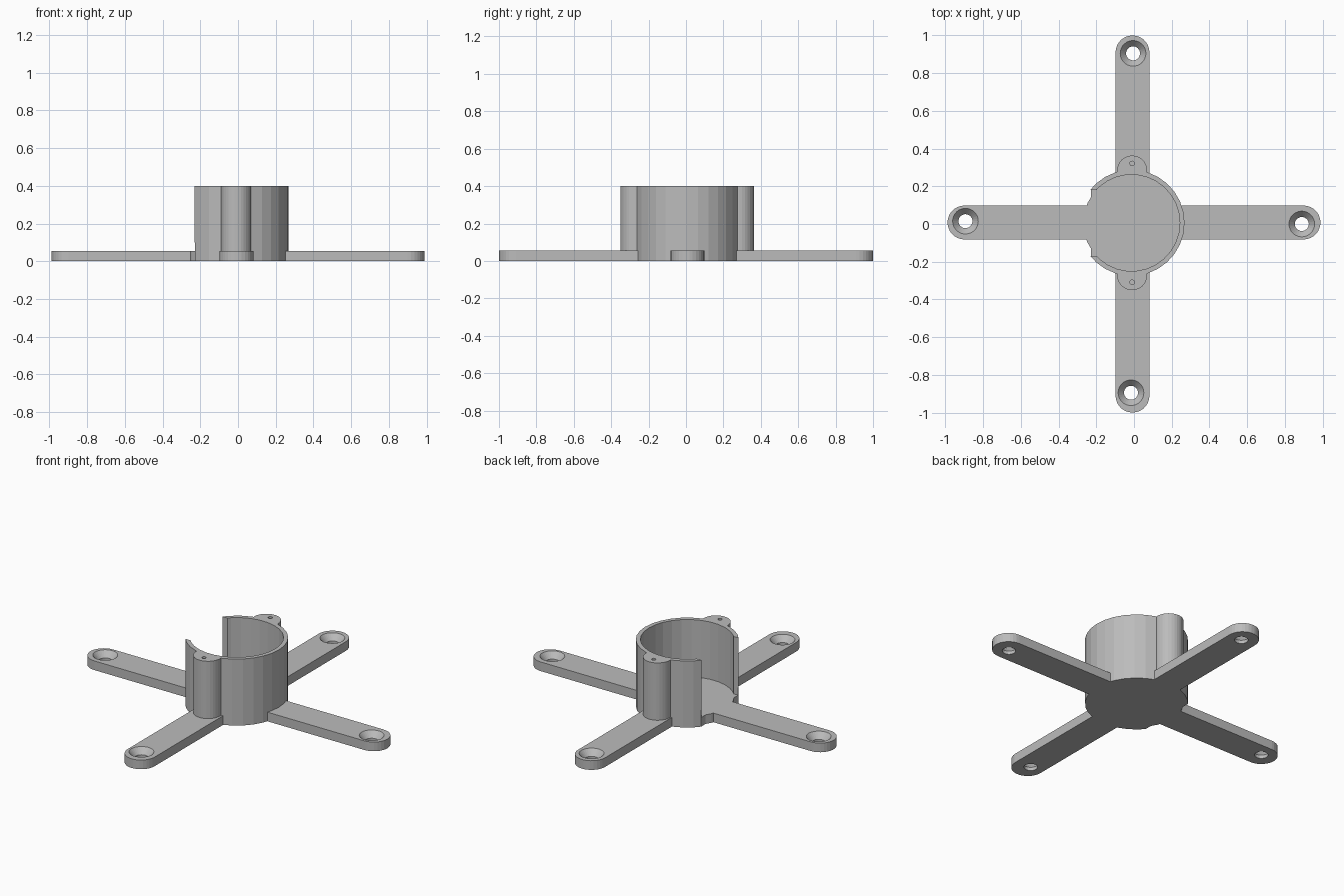
import bpy, bmesh
from math import cos, sin, pi
from mathutils import Matrix, Vector

old = bpy.data.objects.get("Cube")
if old:
    bpy.data.objects.remove(old, do_unlink=True)

SIDES = 30
PLATE = 0.055           # thickness of arms and floor
HEIGHT = 0.4            # top of the cup
CX, CY = -0.013, 0.006  # cup axis

grey = bpy.data.materials.new("plain grey")
grey.use_nodes = True
colour = (0.5, 0.5, 0.5, 1)
grey.diffuse_color = colour
grey.node_tree.nodes["Principled BSDF"].inputs["Base Color"].default_value = colour


def finish(name, bm):
    bmesh.ops.recalc_face_normals(bm, faces=bm.faces)
    mesh = bpy.data.meshes.new(name)
    bm.to_mesh(mesh)
    bm.free()
    mesh.materials.append(grey)
    obj = bpy.data.objects.new(name, mesh)
    bpy.context.collection.objects.link(obj)
    return obj


def cone(name, x, y, z0, z1, r0, r1=None):
    bm = bmesh.new()
    bmesh.ops.create_cone(bm, cap_ends=True, segments=SIDES, radius1=r0,
                          radius2=r0 if r1 is None else r1, depth=z1 - z0,
                          matrix=Matrix.Translation((x, y, (z0 + z1) / 2))
                          @ Matrix.Rotation(pi / 2, 4, "Z"))
    return finish(name, bm)


def box(name, low, high):
    low, high = Vector(low), Vector(high)
    bm = bmesh.new()
    bmesh.ops.create_cube(bm, size=1, matrix=Matrix.Translation((low + high) / 2)
                          @ Matrix.Diagonal((high - low).to_4d()))
    return finish(name, bm)


def round_bar(name, x, y, half, radius, turn):
    """Bar with two half-round ends, lying along x before turning."""
    bm = bmesh.new()
    n = SIDES // 2
    points = []
    for side in (1, -1):
        for i in range(n + 1):
            a = -pi / 2 + pi * i / n
            points.append((side * (half + radius * cos(a)), side * radius * sin(a), 0))
    face = bm.faces.new([bm.verts.new(p) for p in points])
    top = bmesh.ops.extrude_face_region(bm, geom=[face])["geom"]
    bmesh.ops.translate(bm, vec=(0, 0, PLATE),
                        verts=[v for v in top if isinstance(v, bmesh.types.BMVert)])
    bm.transform(Matrix.Translation((x, y, 0)) @ Matrix.Rotation(turn, 4, "Z"))
    return finish(name, bm)


def combine(target, tool, operation):
    mod = target.modifiers.new(operation.lower(), "BOOLEAN")
    mod.operation, mod.solver, mod.object = operation, "EXACT", tool
    bpy.context.view_layer.objects.active = target
    bpy.ops.object.modifier_apply(modifier=mod.name)
    bpy.data.objects.remove(tool, do_unlink=True)


# Cup with a screw post on the front and back
body = cone("cross_mount_body", CX, CY, 0, HEIGHT, 0.281)
for side in (1, -1):
    combine(body, cone("screw_post", -0.01, CY + side * 0.277, 0.02, HEIGHT, 0.08), "UNION")
combine(body, cone("cup_hollow", CX, CY, PLATE, 0.6, 0.256), "DIFFERENCE")
for side in (1, -1):
    combine(body, cone("pilot_hole", -0.01, CY + side * 0.315, 0.1, 0.6, 0.012), "DIFFERENCE")

# Side opening in the wall, with the base trimmed flat below it
combine(body, box("wall_opening", (-0.5, CY - 0.175, PLATE), (CX, CY + 0.175, 0.6)), "DIFFERENCE")
combine(body, box("base_trim", (-0.5, -0.19, -0.1), (-0.229, 0.2, 0.1)), "DIFFERENCE")

# Round floor and crossed arms
combine(body, cone("floor", CX, CY, 0, PLATE, 0.256), "UNION")
combine(body, round_bar("side_arms", 0, 0.008, 0.899, 0.09, 0), "UNION")
combine(body, round_bar("front_back_arms", -0.008, 0, 0.91, 0.09, pi / 2), "UNION")

# Countersunk screw holes at the arm tips
for x, y in ((0.89, 0), (-0.894, 0.015), (-0.005, 0.905), (-0.016, -0.895)):
    combine(body, cone("screw_hole", x, y, -0.1, 0.1, 0.037), "DIFFERENCE")
    combine(body, cone("countersink", x, y, 0.02, PLATE + 0.001, 0.037, 0.069), "DIFFERENCE")
